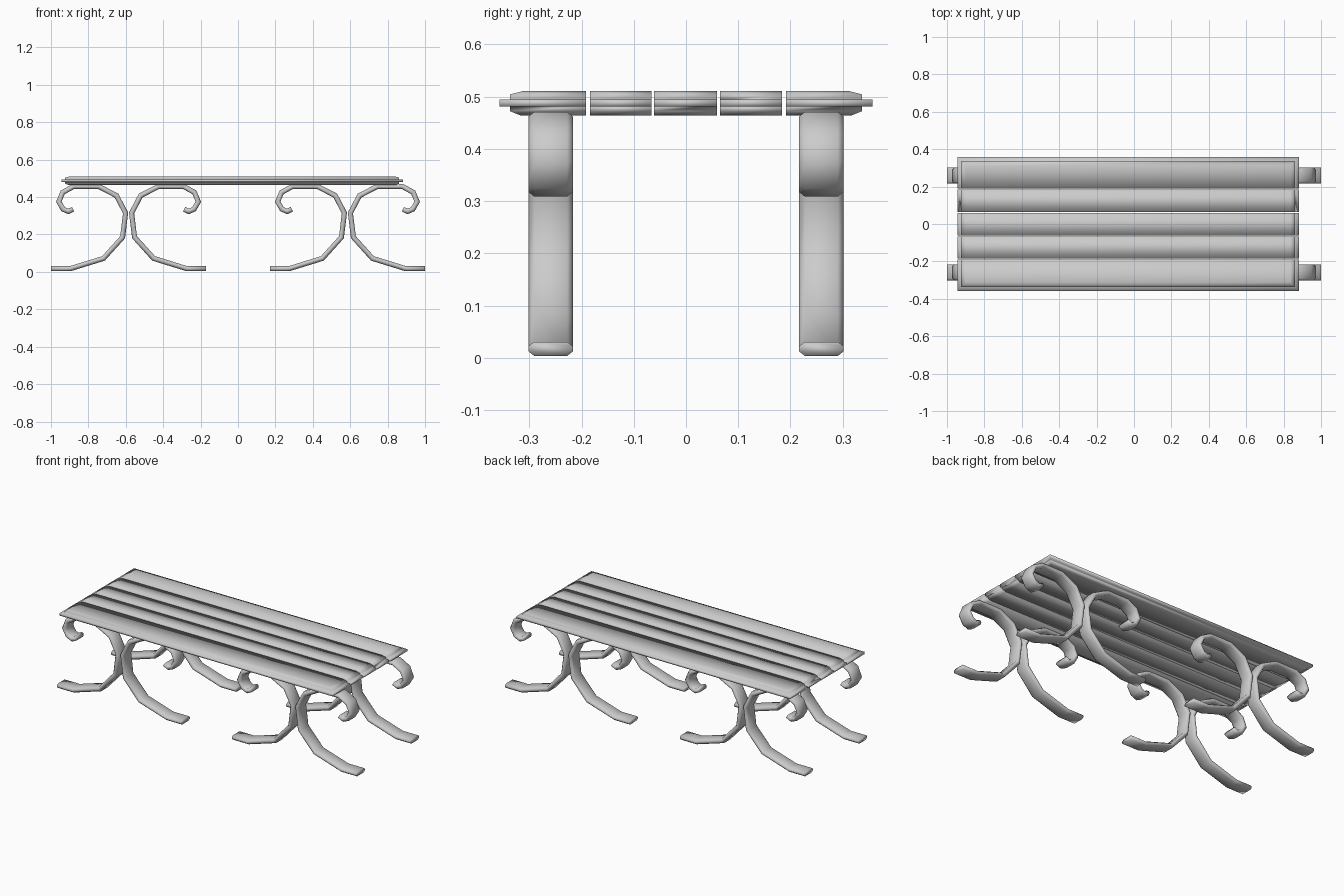
import bpy, bmesh
from mathutils import Vector

if "Cube" in bpy.data.objects:
    bpy.data.objects.remove(bpy.data.objects["Cube"])


def finish(bm, name):
    bmesh.ops.recalc_face_normals(bm, faces=bm.faces)
    for f in bm.faces:
        f.smooth = True
    me = bpy.data.meshes.new(name)
    bm.to_mesh(me)
    bm.free()
    ob = bpy.data.objects.new(name, me)
    bpy.context.collection.objects.link(ob)
    return ob


def loft(rings, name):
    """Skin closed rings of equal size and cap both ends."""
    bm = bmesh.new()
    vs = [[bm.verts.new(p) for p in r] for r in rings]
    n = len(vs[0])
    for a, b in zip(vs, vs[1:]):
        for i in range(n):
            j = (i + 1) % n
            bm.faces.new((a[i], a[j], b[j], b[i]))
    bm.faces.new(vs[0])
    bm.faces.new(vs[-1])
    return finish(bm, name)


# Seat slats: stacked rectangles (inset from rim, height) with a thin rim flange
X0, X1 = -0.945, 0.882
LAYERS = [(0.04, 0.464), (0.02, 0.472), (0.02, 0.481), (0, 0.481),
          (0, 0.494), (0.02, 0.494), (0.02, 0.504), (0.047, 0.511)]
# y range, and whether the low / high y side belongs to the outer rim
SLATS = [(-0.357, -0.191, 1, 0), (-0.184, -0.066, 0, 0), (-0.061, 0.059, 0, 0),
         (0.065, 0.184, 0, 0), (0.191, 0.357, 0, 1)]
for k, (y0, y1, lo, hi) in enumerate(SLATS):
    rings = [[(X0 + d, y0 + d * lo, z), (X1 - d, y0 + d * lo, z),
              (X1 - d, y1 - d * hi, z), (X0 + d, y1 - d * hi, z)]
             for d, z in LAYERS]
    loft(rings, f"seat_slat_{k + 1}")

# Scroll leg: flat bar with chamfered section swept along a curled path
PATH = [(0.415, 0.017), (0.312, 0.017), (0.134, 0.072), (0.032, 0.185),
        (0.016, 0.315), (0.065, 0.408), (0.16, 0.457), (0.294, 0.457),
        (0.352, 0.425), (0.373, 0.375), (0.350, 0.335), (0.322, 0.323),
        (0.297, 0.335)]
W, T, C = 0.0425, 0.0135, 0.011   # half width, half thickness, chamfer
T2 = 0.005
SECTION = [(-W, -T2), (-W + C, -T), (W - C, -T), (W, -T2),
           (W, T2), (W - C, T), (-W + C, T), (-W, T2)]


def scroll_leg(cx, side, cy, name):
    pts = [Vector(p) for p in PATH]
    rings = []
    for i, p in enumerate(pts):
        a = (p - pts[i - 1]).normalized() if i else None
        b = (pts[i + 1] - p).normalized() if i < len(pts) - 1 else None
        t = ((a or b) + (b or a)).normalized()
        nrm = Vector((-t.y, t.x)) / max(0.7, t.dot(a or b))
        rings.append([(cx + side * (p.x + nrm.x * v), cy + u, p.y + nrm.y * v)
                      for u, v in SECTION])
    loft(rings, name)


# Four back-to-back pairs of scroll legs
for ex, end in ((-1, "left"), (1, "right")):
    for ey, row in ((-1, "front"), (1, "back")):
        for side, pos in ((-1, "a"), (1, "b")):
            scroll_leg(ex * 0.585, side, ey * 0.259, f"{row}_{end}_scroll_leg_{pos}")
